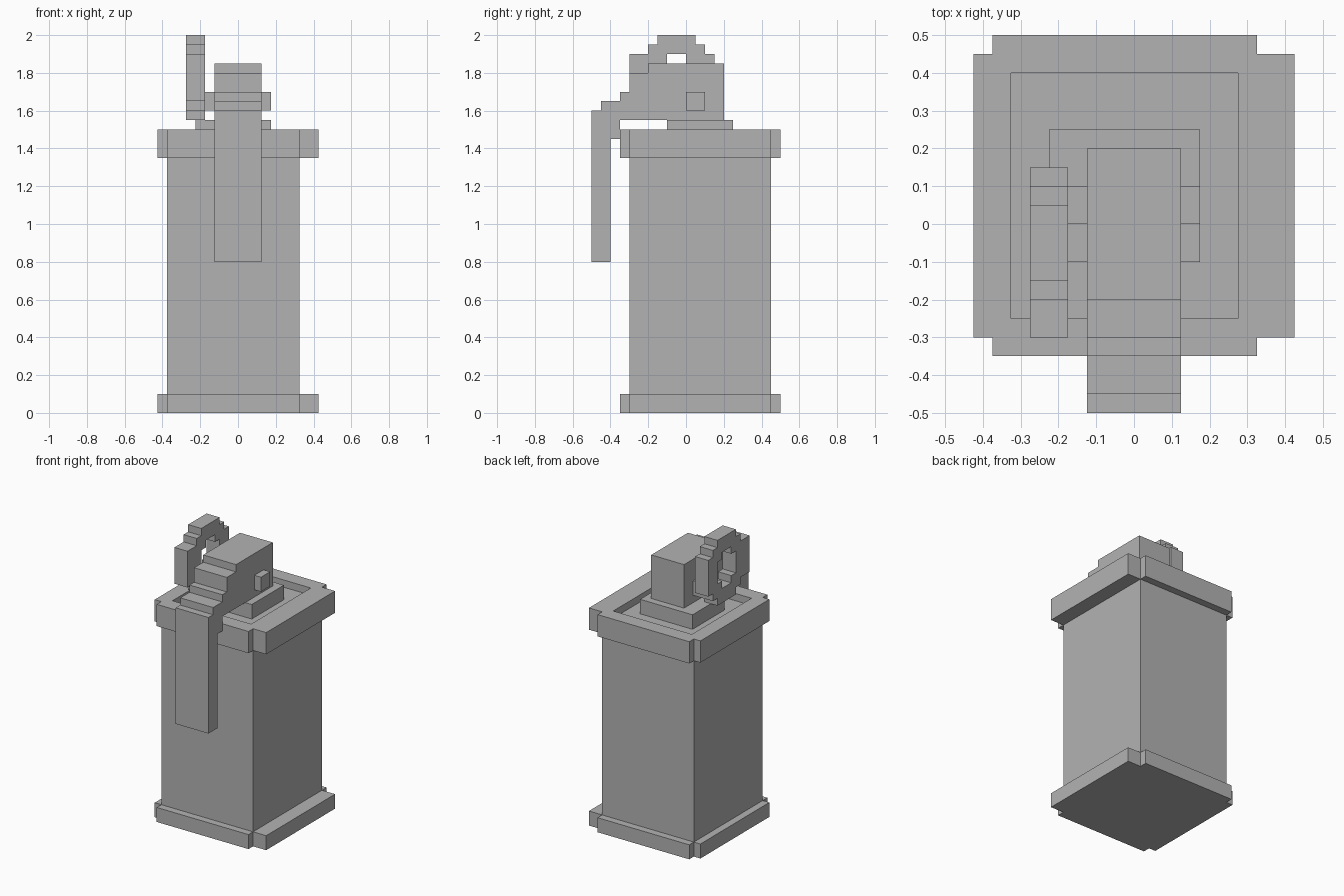
import bpy
import bmesh
from mathutils import Vector

cube = bpy.data.objects.get("Cube")
if cube:
    bpy.data.objects.remove(cube, do_unlink=True)

grey = bpy.data.materials.new("plain grey")
grey.use_nodes = True
colour = (0.45, 0.45, 0.45, 1)
grey.diffuse_color = colour
grey.node_tree.nodes["Principled BSDF"].inputs["Base Color"].default_value = colour


def stepped(*rects):
    """Outline of overlapping rectangles (a0, a1, b0, b1), widest first, tallest last."""
    points = []
    for i, j, forward in ((1, 3, True), (0, 3, False), (0, 2, True), (1, 2, False)):
        corner = [(rects[0][i], rects[0][j])]
        for last, this in zip(rects, rects[1:]):
            corner += [(this[i], last[j]), (this[i], this[j])]
        points += corner if forward else corner[::-1]
    return points


def prism(name, outline, start, end, axis="z"):
    """Extrude an outline: x-y along z, or y-z along x."""
    bm = bmesh.new()
    if axis == "z":
        verts = [bm.verts.new((a, b, start)) for a, b in outline]
        move = Vector((0, 0, end - start))
    else:
        verts = [bm.verts.new((start, a, b)) for a, b in outline]
        move = Vector((end - start, 0, 0))
    face = bm.faces.new(verts)
    new = bmesh.ops.extrude_face_region(bm, geom=[face], use_keep_orig=True)["geom"]
    bmesh.ops.translate(bm, vec=move, verts=[g for g in new if isinstance(g, bmesh.types.BMVert)])
    bmesh.ops.recalc_face_normals(bm, faces=bm.faces)
    mesh = bpy.data.meshes.new(name)
    bm.to_mesh(mesh)
    bm.free()
    mesh.materials.append(grey)
    obj = bpy.data.objects.new(name, mesh)
    bpy.context.collection.objects.link(obj)
    return obj


def cut(obj, cutter):
    """Subtract the cutter, apply the result and discard the cutter."""
    cutter.hide_render = True
    mod = obj.modifiers.new("cut", "BOOLEAN")
    mod.operation = "DIFFERENCE"
    mod.solver = "EXACT"
    mod.object = cutter
    bpy.context.view_layer.objects.active = obj
    bpy.ops.object.modifier_apply(modifier=mod.name)
    bpy.data.objects.remove(cutter, do_unlink=True)


# Square column between two notched bands
band = stepped((-0.425, 0.425, -0.3, 0.45), (-0.375, 0.325, -0.35, 0.5))
prism("bottom_band", band, 0, 0.1)
prism("body", stepped((-0.375, 0.325, -0.3, 0.45)), 0.1, 1.35)
rim = prism("top_rim", band, 1.35, 1.5)
cut(rim, prism("recess_cutter", stepped((-0.325, 0.275, -0.25, 0.4)), 1.45, 1.6))

# Plate under the head, standing in the recess
prism("head_base", stepped((-0.225, 0.175, -0.1, 0.25)), 1.45, 1.55)

# Head that steps down at the front into a long hanging lever
lever = [(0.2, 1.55), (0.2, 1.85), (-0.2, 1.85), (-0.2, 1.8), (-0.3, 1.8), (-0.3, 1.7),
         (-0.35, 1.7), (-0.35, 1.65), (-0.45, 1.65), (-0.45, 1.6), (-0.5, 1.6),
         (-0.5, 0.8), (-0.4, 0.8), (-0.4, 1.45), (-0.35, 1.45), (-0.35, 1.55)]
prism("head_and_lever", lever, -0.125, 0.125, "x")

# Pin through the head, ending at the pull ring
peg = stepped((0, 0.1, 1.6, 1.7))
prism("pin_left", peg, 0.125, 0.175, "x")
prism("pin_right", peg, -0.175, -0.125, "x")

# Blocky pull ring
ring = prism("pull_ring", stepped((-0.3, 0.15, 1.65, 1.9), (-0.2, 0.1, 1.6, 1.95),
                                  (-0.15, 0.05, 1.55, 2.0)), -0.275, -0.175, "x")
cut(ring, prism("ring_hole_cutter", stepped((-0.15, 0.05, 1.7, 1.85), (-0.1, 0, 1.65, 1.9)),
                -0.4, -0.1, "x"))
